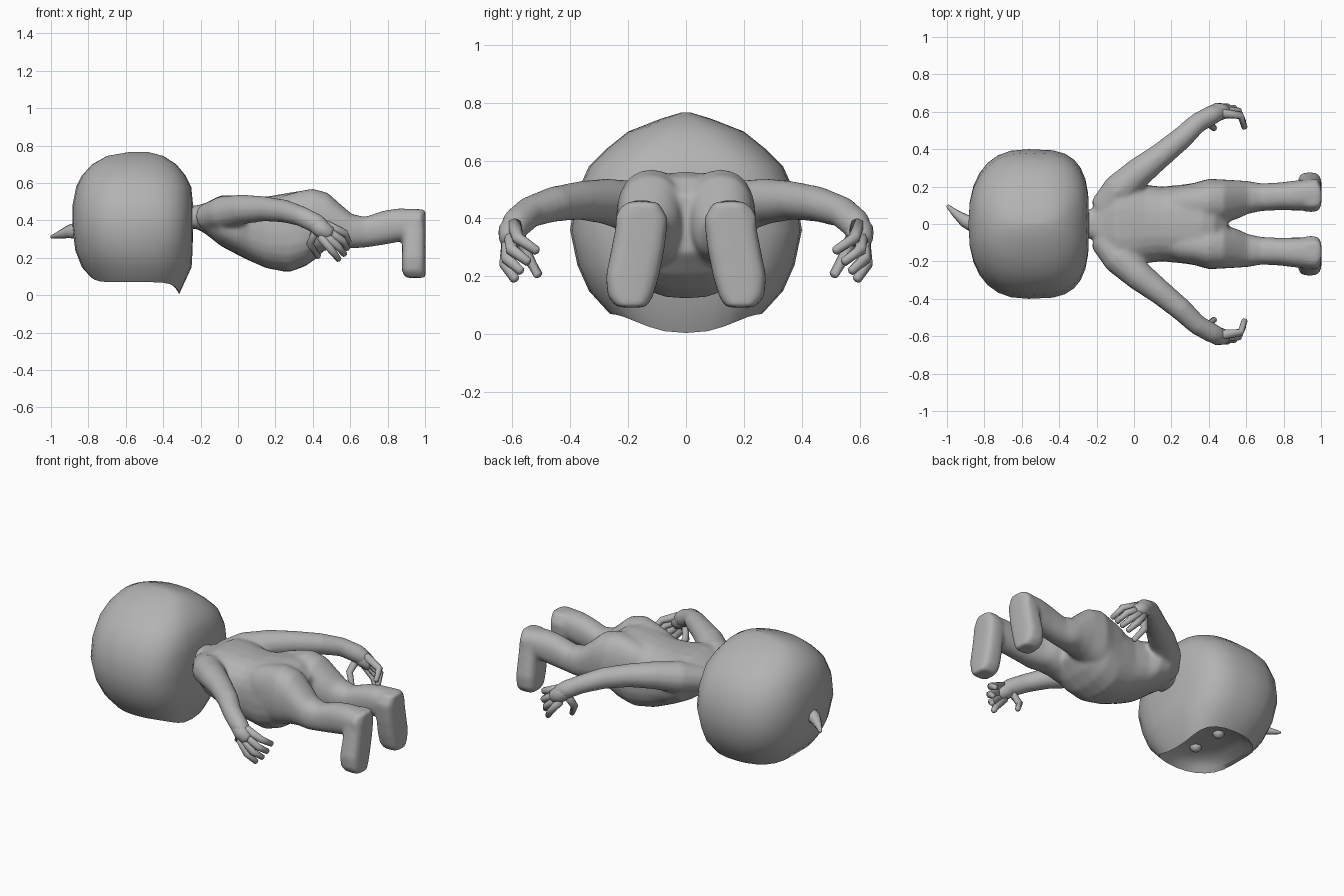
import bpy, bmesh, math
from mathutils import Vector

if "Cube" in bpy.data.objects:
    bpy.data.objects.remove(bpy.data.objects["Cube"])

grey = bpy.data.materials.new("plain grey")
grey.use_nodes = True
GREY = (0.45, 0.45, 0.45, 1)
grey.diffuse_color = GREY
grey.node_tree.nodes["Principled BSDF"].inputs["Base Color"].default_value = GREY


def ring(center, a, b, n=16, power=2.0):
    """Superellipse outline around center with half axes a and b."""
    center, a, b = Vector(center), Vector(a), Vector(b)
    points = []
    for i in range(n):
        t = 2 * math.pi * i / n
        c, s = math.cos(t), math.sin(t)
        c = math.copysign(abs(c) ** (2 / power), c)
        s = math.copysign(abs(s) ** (2 / power), s)
        points.append(center + a * c + b * s)
    return points


def loft(bm, rings):
    """Skin a closed solid through a list of rings."""
    rows = [[bm.verts.new(p) for p in r] for r in rings]
    n = len(rows[0])
    for lower, upper in zip(rows, rows[1:]):
        for i in range(n):
            j = (i + 1) % n
            bm.faces.new((lower[i], lower[j], upper[j], upper[i]))
    bm.faces.new(rows[0][::-1])
    bm.faces.new(rows[-1])


def tube(bm, path, side=1, n=12):
    """Round limb through (x, y, z, radius) points."""
    pts = [Vector((x, y * side, z)) for x, y, z, r in path]
    rings = []
    for i, p in enumerate(pts):
        d = (pts[min(i + 1, len(pts) - 1)] - pts[max(i - 1, 0)]).normalized()
        u = d.cross(Vector((0, 0, 1))).normalized()
        r = path[i][3]
        if i == 0:
            rings.append(ring(p - d * r * 0.4, u * r * 0.5, d.cross(u) * r * 0.5, n))
        rings.append(ring(p, u * r, d.cross(u) * r, n))
    rings.append(ring(p + d * r * 0.4, u * r * 0.5, d.cross(u) * r * 0.5, n))
    loft(bm, rings)


def make_object(name, bm, angle=60):
    bmesh.ops.recalc_face_normals(bm, faces=bm.faces)
    mesh = bpy.data.meshes.new(name)
    bm.to_mesh(mesh)
    bm.free()
    obj = bpy.data.objects.new(name, mesh)
    bpy.context.collection.objects.link(obj)
    mesh.materials.append(grey)
    bpy.ops.object.select_all(action="DESELECT")
    obj.select_set(True)
    bpy.context.view_layer.objects.active = obj
    bpy.ops.object.shade_smooth_by_angle(angle=math.radians(angle))
    return obj


def section(x, y, top, bottom, half, power=2.3):
    """Body outline across the x axis."""
    return ring((x, y, (top + bottom) / 2), (0, half, 0), (0, 0, (top - bottom) / 2), 24, power)


# Neck and torso: x, top, bottom, half width
body = bmesh.new()
TORSO = [(-.28, .48, .355, .075), (-.22, .48, .355, .08), (-.17, .495, .325, .16),
         (-.09, .535, .262, .235), (0, .533, .215, .235), (.06, .527, .185, .21),
         (.15, .527, .145, .2), (.27, .548, .122, .212), (.36, .562, .155, .226),
         (.43, .545, .205, .215), (.5, .48, .28, .08)]
loft(body, [section(x, 0, t, b, h, 2.5) for x, t, b, h in TORSO])

# Leg: x, y, top, bottom, half width
LEG = [(.16, .09, .5, .3, .08), (.25, .105, .535, .26, .1), (.33, .115, .558, .2, .107),
       (.4, .12, .57, .22, .122), (.48, .122, .548, .242, .116), (.55, .13, .485, .252, .104),
       (.61, .142, .434, .25, .088), (.68, .143, .42, .255, .074), (.78, .148, .453, .27, .074),
       (.86, .152, .465, .285, .08), (.98, .16, .46, .32, .085)]
# Foot: z, y, half width, ankle-side x
FOOT = [(.458, .15, .055, .91), (.4, .15, .088, .89), (.3, .165, .092, .88),
        (.2, .185, .092, .875), (.13, .192, .078, .876), (.093, .188, .05, .895)]
SOLE = 1.003
ARM = [(-.17, .08, .415, .075), (-.08, .18, .44, .092), (.03, .28, .46, .08),
       (.14, .365, .462, .068), (.25, .455, .45, .062), (.34, .54, .422, .055),
       (.42, .585, .382, .054), (.46, .6, .357, .045)]
for side in (1, -1):
    loft(body, [section(x, y * side, t, b, h) for x, y, t, b, h in LEG])
    loft(body, [ring(((x + SOLE) / 2, y * side, z), ((SOLE - x) / 2, 0, 0), (0, h, 0), 20, 3.5)
                for z, y, h, x in FOOT])
    tube(body, ARM, side)
torso = make_object("body", body)

# Fuse limbs into one soft skin
fuse = torso.modifiers.new("fuse", "REMESH")
fuse.mode = "VOXEL"
fuse.voxel_size = 0.01
fuse.use_smooth_shade = True
soften = torso.modifiers.new("soften", "SMOOTH")
soften.factor = 0.5
soften.iterations = 14

# Hands: palm, four curled fingers and a thumb
PALM = [(.4, .58, .39, .045), (.45, .6, .352, .049), (.49, .605, .328, .04)]
FINGERS = [[(.47, .592, .376), (.57, .58, .332), (.592, .515, .288)],
           [(.465, .605, .352), (.56, .602, .292), (.585, .545, .25)],
           [(.455, .612, .332), (.535, .617, .26), (.57, .57, .218)],
           [(.445, .612, .313), (.5, .624, .241), (.54, .59, .19)],
           [(.42, .585, .36), (.385, .55, .275), (.43, .51, .205)]]
hands = bmesh.new()
for side in (1, -1):
    tube(hands, PALM, side)
    for joints in FINGERS:
        tube(hands, [(*p, r) for p, r in zip(joints, (.026, .021, .016))], side, 8)
make_object("hands", hands)

# Hooded head: z, rear x, front x, half width
HEAD = [(.766, -.58, -.48, .015), (.745, -.7, -.4, .085), (.7, -.78, -.33, .2),
        (.64, -.835, -.28, .275), (.58, -.865, -.25, .335), (.48, -.885, -.24, .38),
        (.36, -.885, -.24, .4), (.24, -.87, -.243, .375), (.15, -.835, -.248, .335)]
# Hood rim and the sunken face inside it
FACE = [(.07, -.79, -.275, .262), (.1, -.755, -.36, .235), (.135, -.71, -.42, .19),
        (.135, -.6, -.5, .06)]


def head_ring(z, x0, x1, half):
    """Outline that is rounder at the crown and squarer at the neck."""
    mid = (x0 + x1) / 2
    off = abs(z - 0.4)
    crown, neck = (ring((mid, 0, z), ((x1 - x0) / 2, 0, 0), (0, half, 0), 28, power)
                   for power in (2.5 - off, 3.4 - 3 * off))
    return [n if n.x > mid else c for c, n in zip(crown, neck)]


head = bmesh.new()
rings = [head_ring(*row) for row in HEAD]
face = [head_ring(*row) for row in FACE]
for k, p in enumerate(face[0]):
    t = 2 * math.pi * k / len(face[0])
    chin = max(0, math.cos(t)) ** 4
    p.z += 0.03 * max(0, -math.cos(t)) ** 8 - 0.065 * chin
    p.x -= 0.04 * chin
loft(head, rings + face)
make_object("head", head)

# Eyes set in the face
eyes = bmesh.new()
for side in (1, -1):
    ball = bmesh.ops.create_uvsphere(eyes, u_segments=12, v_segments=8, radius=.035)
    bmesh.ops.translate(eyes, verts=ball["verts"], vec=(-.54, .1 * side, .14))
make_object("eyes", eyes)

# Bent hair tuft on the crown
tuft = bmesh.new()
tube(tuft, [(-.86, .002, .345, .046), (-.905, .018, .34, .035), (-.955, .057, .324, .021),
            (-.997, .097, .312, .009)], 1, 8)
make_object("hair_tuft", tuft)
